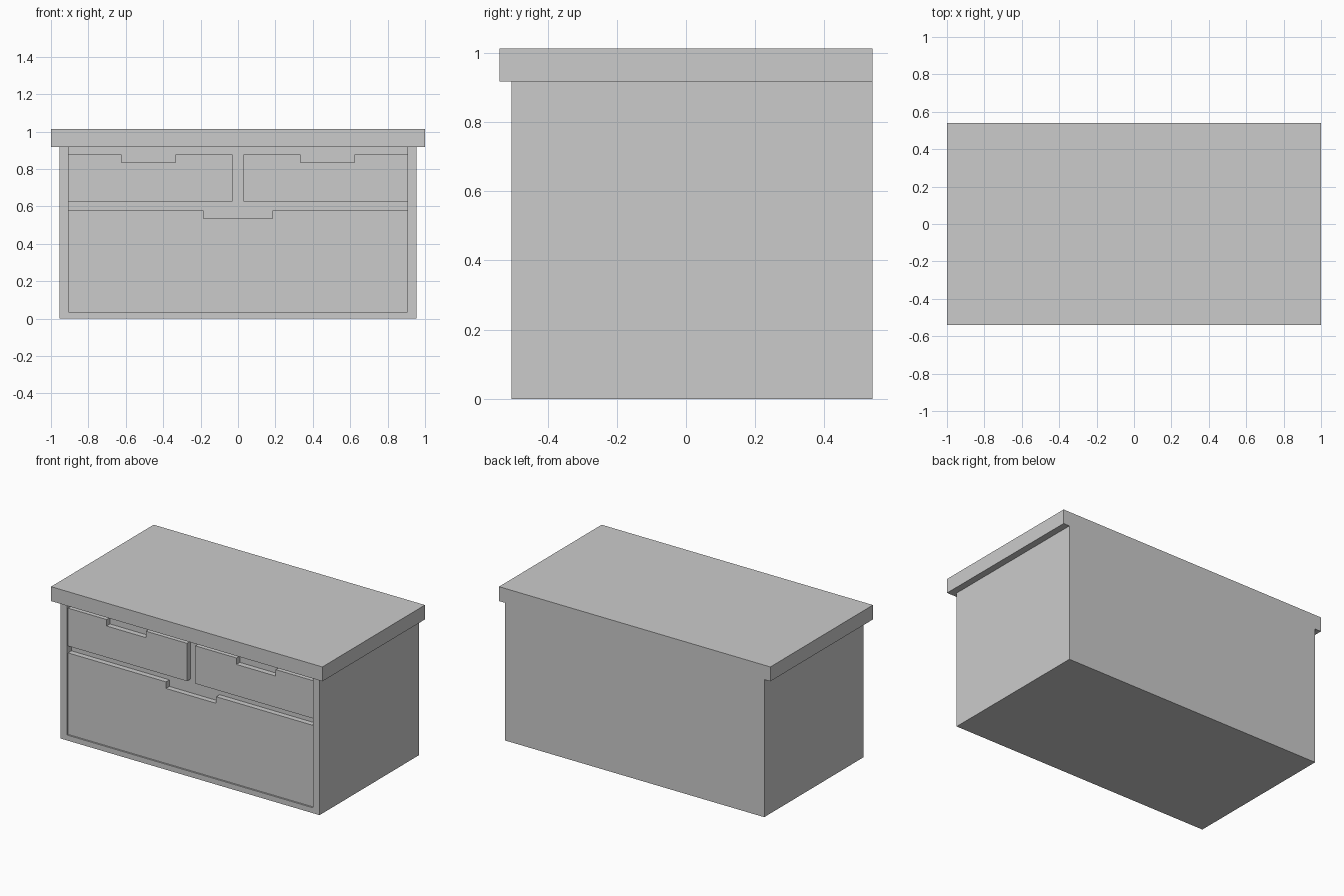
import bpy, bmesh

if "Cube" in bpy.data.objects:
    bpy.data.objects.remove(bpy.data.objects["Cube"])

TOP_Z, BODY_Z = 1.013, 0.917        # lid top, body top
FRONT, BACK = -0.505, 0.54          # body front and back
DRAWER_Y, CAVITY_Y = -0.494, -0.458 # drawer faces, back of the front recess
OPEN_X, OPEN_Z = 0.907, 0.036       # opening half width and bottom


def prism(name, outline, y0, y1):
    """Extrude an x-z outline from y0 to y1."""
    bm = bmesh.new()
    face = bm.faces.new([bm.verts.new((x, y0, z)) for x, z in outline])
    ext = bmesh.ops.extrude_face_region(bm, geom=[face])
    new = [v for v in ext["geom"] if isinstance(v, bmesh.types.BMVert)]
    bmesh.ops.translate(bm, verts=new, vec=(0, y1 - y0, 0))
    bmesh.ops.recalc_face_normals(bm, faces=bm.faces)
    mesh = bpy.data.meshes.new(name)
    bm.to_mesh(mesh)
    bm.free()
    obj = bpy.data.objects.new(name, mesh)
    bpy.context.collection.objects.link(obj)
    return obj


def rect(x0, x1, z0, z1):
    return [(x0, z0), (x1, z0), (x1, z1), (x0, z1)]


def drawer(name, x0, x1, z0, z1, n0, n1, nz):
    """Drawer front with a finger notch from n0 to n1, cut down to nz."""
    outline = [(x0, z0), (x1, z0), (x1, z1), (n1, z1),
               (n1, nz), (n0, nz), (n0, z1), (x0, z1)]
    return prism(name, outline, DRAWER_Y, CAVITY_Y)


# Overhanging top slab
prism("top_slab", rect(-1, 1, BODY_Z, TOP_Z), -0.54, BACK)

# Cabinet body with one wide shallow recess, open up to the slab
body = prism("cabinet_body", rect(-0.955, 0.955, 0, BODY_Z), FRONT, BACK)
cutter = prism("recess_cutter", rect(-OPEN_X, OPEN_X, OPEN_Z, BODY_Z + 0.1),
               FRONT - 0.1, CAVITY_Y)
cutter.hide_render = True
mod = body.modifiers.new("recess", 'BOOLEAN')
mod.operation, mod.solver, mod.object = 'DIFFERENCE', 'EXACT', cutter
bpy.context.view_layer.objects.active = body
bpy.ops.object.modifier_apply(modifier=mod.name)
bpy.data.objects.remove(cutter)

# Two upper drawers, mirrored, and one wide lower drawer
drawer("upper_drawer_left", -OPEN_X, -0.03, 0.625, 0.877, -0.623, -0.334, 0.834)
drawer("upper_drawer_right", 0.03, OPEN_X, 0.625, 0.877, 0.334, 0.623, 0.834)
drawer("lower_drawer", -OPEN_X, OPEN_X, OPEN_Z, 0.579, -0.185, 0.185, 0.535)
